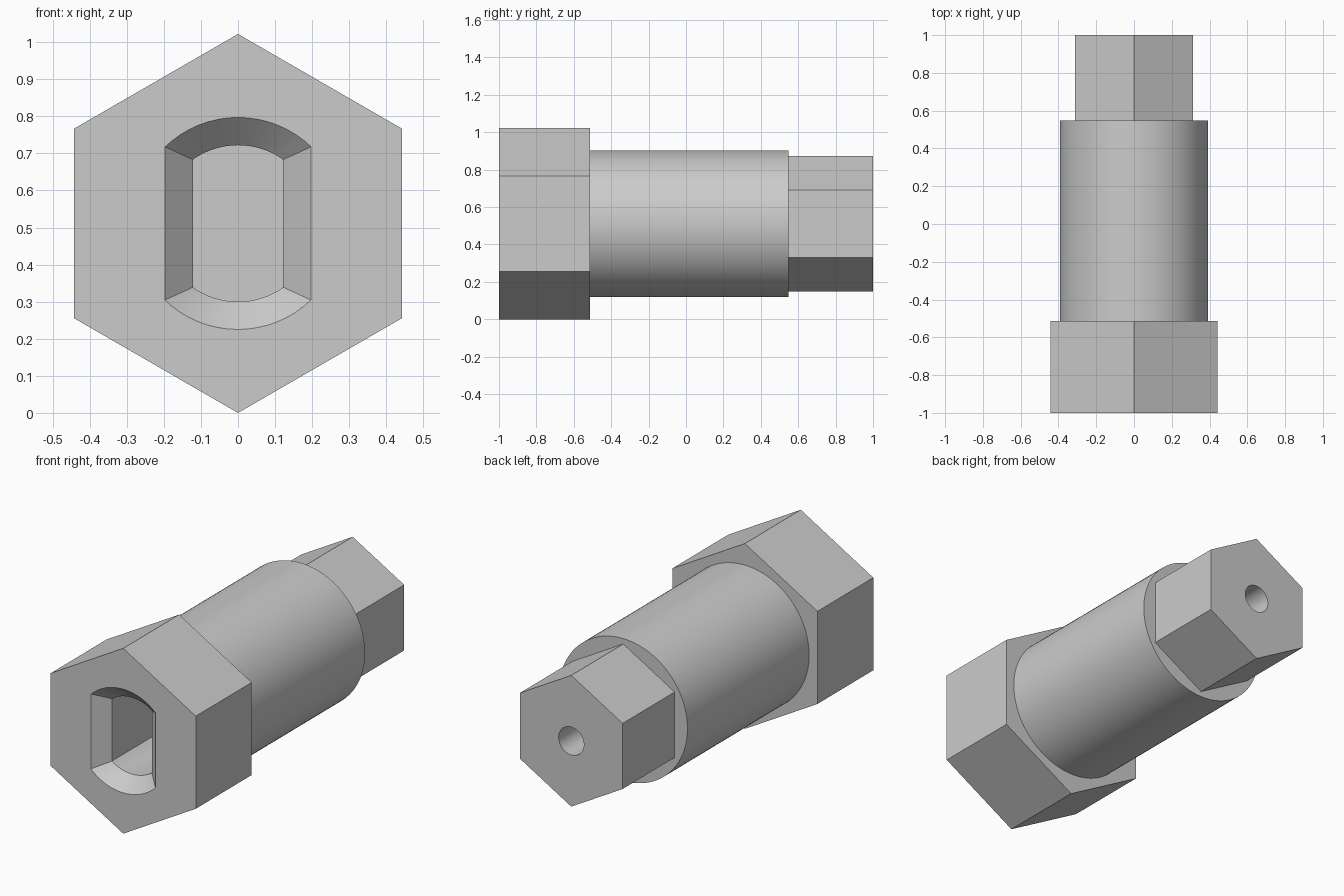
import bpy, bmesh, math

cube = bpy.data.objects.get("Cube")
if cube:
    bpy.data.objects.remove(cube, do_unlink=True)

AXIS_Z = 0.511

steel = bpy.data.materials.new("plain grey steel")
steel.use_nodes = True
GREY = (0.6, 0.6, 0.6, 1)
steel.diffuse_color = GREY
steel.node_tree.nodes["Principled BSDF"].inputs["Base Color"].default_value = GREY


def ring(radius, sides):
    """Round or polygonal section with a corner at the top."""
    return [(radius * math.sin(math.tau * i / sides), radius * math.cos(math.tau * i / sides))
            for i in range(sides)]


def slot(half_width, radius, steps=16):
    """Flat-sided section closed by arcs at top and bottom."""
    a = math.asin(half_width / radius)
    arc = [-a + 2 * a * i / steps for i in range(steps + 1)]
    return [(radius * math.sin(t + turn), radius * math.cos(t + turn))
            for turn in (0, math.pi) for t in arc]


def loft(name, sections):
    """Solid through (y, section) pairs along the axis."""
    bm = bmesh.new()
    loops = [[bm.verts.new((x, y, AXIS_Z + z)) for x, z in pts] for y, pts in sections]
    for a, b in zip(loops, loops[1:]):
        for i in range(len(a)):
            j = (i + 1) % len(a)
            bm.faces.new((a[i], a[j], b[j], b[i]))
    bm.faces.new(loops[0])
    bm.faces.new(loops[-1])
    bmesh.ops.recalc_face_normals(bm, faces=bm.faces)
    mesh = bpy.data.meshes.new(name)
    bm.to_mesh(mesh)
    bm.free()
    mesh.materials.append(steel)
    obj = bpy.data.objects.new(name, mesh)
    bpy.context.collection.objects.link(obj)
    return obj


def finish(obj, cutters):
    """Cut the recesses, then smooth the round surfaces."""
    bpy.ops.object.select_all(action='DESELECT')
    bpy.context.view_layer.objects.active = obj
    obj.select_set(True)
    for cutter in cutters:
        mod = obj.modifiers.new("cut", 'BOOLEAN')
        mod.operation = 'DIFFERENCE'
        mod.solver = 'EXACT'
        mod.object = cutter
        bpy.ops.object.modifier_apply(modifier=mod.name)
    bpy.ops.object.shade_smooth_by_angle(angle=math.radians(30))


# Hexagonal head, round barrel and smaller hexagonal tail
HEAD_END, BARREL_END = -0.513, 0.547
head = loft("hex_head", [(-1, ring(0.511, 6)), (HEAD_END, ring(0.511, 6))])
barrel = loft("round_barrel", [(HEAD_END, ring(0.392, 96)), (BARREL_END, ring(0.392, 96))])
tail = loft("hex_tail", [(BARREL_END, ring(0.362, 6)), (1, ring(0.362, 6))])

# Chamfered slot in the head, and a small bore in the tail
slot_cutter = loft("slot_cutter", [(-1.02, slot(0.217, 0.306)), (-0.925, slot(0.122, 0.211)),
                                   (-0.3, slot(0.122, 0.211))])
bore_cutter = loft("bore_cutter", [(0.4, ring(0.077, 48)), (1.05, ring(0.077, 48))])

finish(head, [slot_cutter])
finish(barrel, [slot_cutter, bore_cutter])
finish(tail, [bore_cutter])

for cutter in (slot_cutter, bore_cutter):
    bpy.data.objects.remove(cutter, do_unlink=True)
